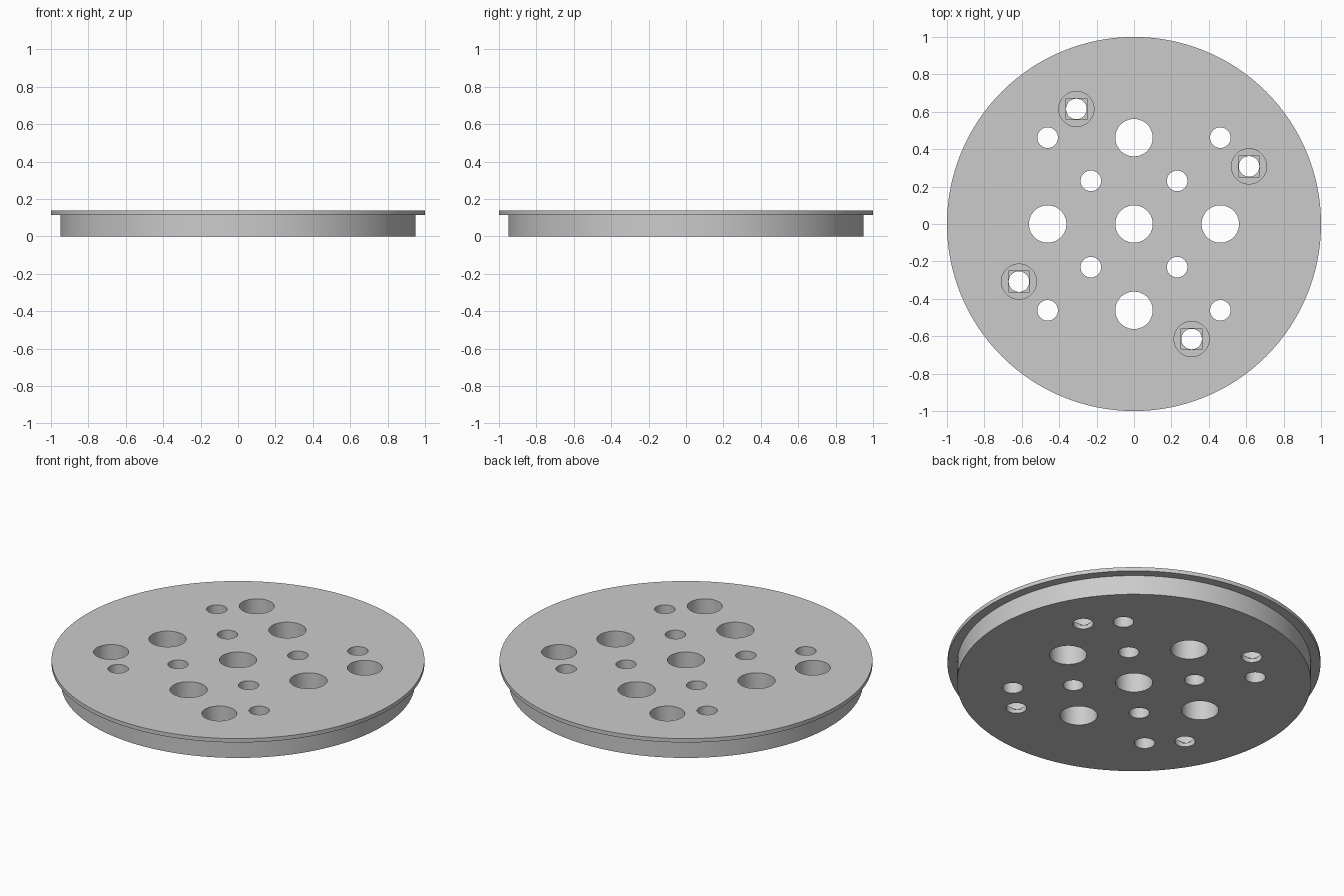
import bpy, bmesh
from math import pi
from mathutils import Matrix, Vector

cube = bpy.data.objects.get("Cube")
if cube:
    bpy.data.objects.remove(cube, do_unlink=True)

HEIGHT = 0.138
LIP_Z = 0.115
SMALL, LARGE, BORE = 0.055, 0.1, 0.094
STEP_Z, FLOOR_Z = 0.023, 0.033

grey = bpy.data.materials.new("plain_grey")
grey.use_nodes = True
grey.diffuse_color = (0.6, 0.6, 0.6, 1)
grey.node_tree.nodes["Principled BSDF"].inputs["Base Color"].default_value = (0.6, 0.6, 0.6, 1)


def make_object(name, bm):
    mesh = bpy.data.meshes.new(name)
    bm.normal_update()
    bm.to_mesh(mesh)
    bm.free()
    mesh.materials.append(grey)
    obj = bpy.data.objects.new(name, mesh)
    bpy.context.collection.objects.link(obj)
    return obj


def add_cylinder(bm, x, y, radius, z0, z1, sides=48):
    bmesh.ops.create_cone(bm, cap_ends=True, segments=sides, radius1=radius, radius2=radius,
                          depth=z1 - z0, matrix=Matrix.Translation((x, y, (z0 + z1) / 2)))


def quarter_turns(x, y):
    points = []
    for _ in range(4):
        points.append((x, y))
        x, y = -y, x
    return points


# Drain plate with overhanging lip, turned from one profile
bm = bmesh.new()
profile = [(0, 0), (0.949, 0), (0.949, LIP_Z), (1, LIP_Z), (1, HEIGHT), (0, HEIGHT)]
verts = [bm.verts.new((r, 0, z)) for r, z in profile]
edges = [bm.edges.new(pair) for pair in zip(verts, verts[1:])]
bmesh.ops.spin(bm, geom=verts + edges, cent=(0, 0, 0), axis=(0, 0, 1),
               angle=2 * pi, steps=128, use_merge=True)
bmesh.ops.remove_doubles(bm, verts=bm.verts, dist=0.0001)
bmesh.ops.dissolve_limit(bm, angle_limit=0.001, verts=bm.verts, edges=bm.edges)
bmesh.ops.recalc_face_normals(bm, faces=bm.faces)
plate = make_object("perforated_plate", bm)

screw_points = quarter_turns(0.615, 0.308)

# Straight holes through the plate
holes = bmesh.new()
for x, y in [(0, 0)] + quarter_turns(0.4615, 0):
    add_cylinder(holes, x, y, LARGE, -0.1, 0.3, 64)
for x, y in quarter_turns(0.4615, 0.4615) + quarter_turns(0.2308, 0.2308) + screw_points:
    add_cylinder(holes, x, y, SMALL, -0.1, 0.3)

# Square steps and round counterbores above the screw holes
steps, bores = bmesh.new(), bmesh.new()
for x, y in screw_points:
    size = Vector((0.112, 0.112, 0.1))
    bmesh.ops.create_cube(steps, size=1, matrix=Matrix.Translation((x, y, STEP_Z + 0.05))
                          @ Matrix.Diagonal(size).to_4x4())
    add_cylinder(bores, x, y, BORE, FLOOR_Z, 0.3, 64)

# Cut each set in turn, then discard the cutters
bpy.context.view_layer.objects.active = plate
plate.select_set(True)
for name, bm in (("hole_cutter", holes), ("step_cutter", steps), ("bore_cutter", bores)):
    cutter = make_object(name, bm)
    cutter.hide_render = True
    mod = plate.modifiers.new(name, 'BOOLEAN')
    mod.operation = 'DIFFERENCE'
    mod.solver = 'EXACT'
    mod.object = cutter
    bpy.ops.object.modifier_apply(modifier=name)
    bpy.data.objects.remove(cutter, do_unlink=True)

bpy.ops.object.shade_smooth_by_angle(angle=pi / 6)
